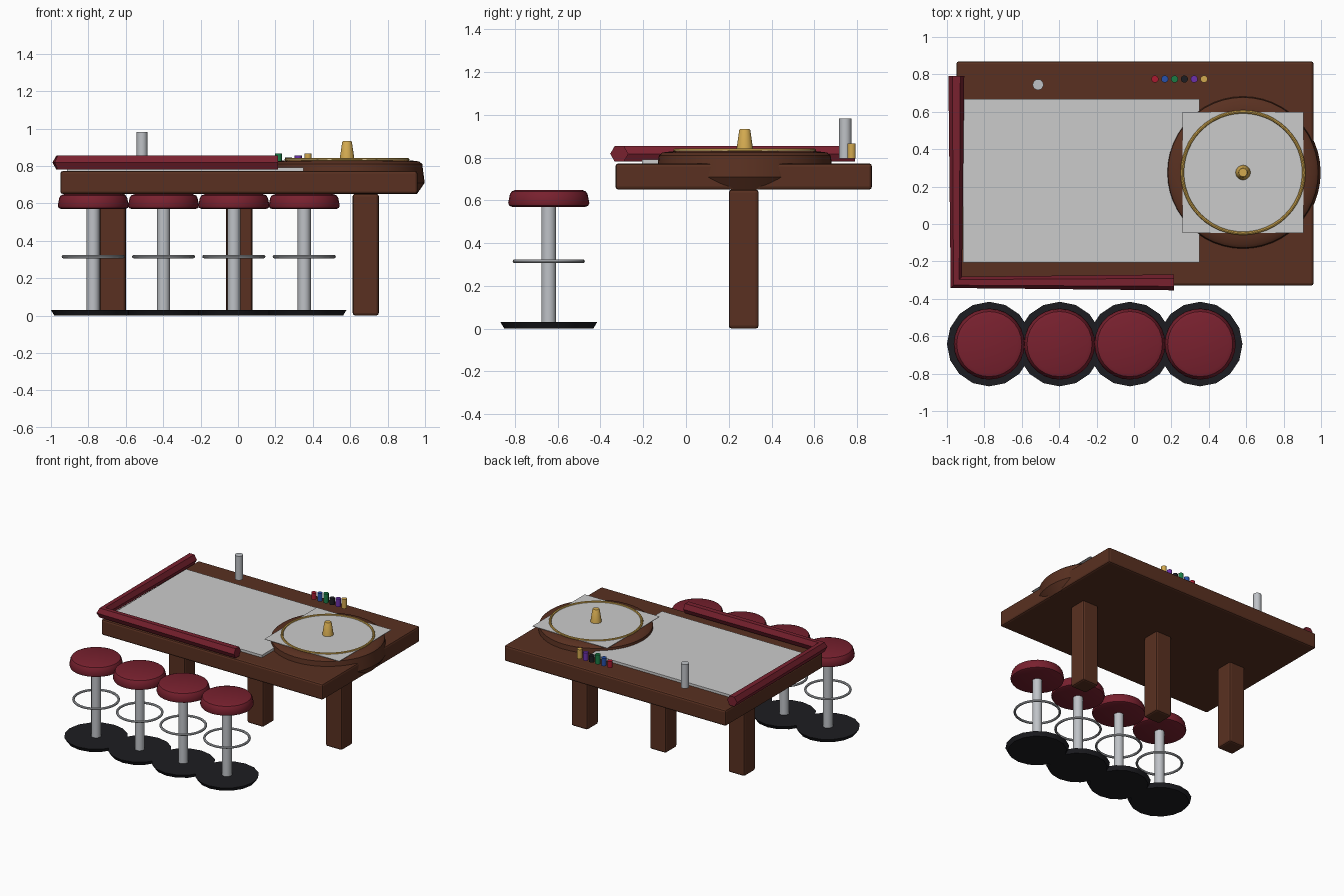
import bpy, bmesh
from math import cos, sin, pi, sqrt

if "Cube" in bpy.data.objects:
    bpy.data.objects.remove(bpy.data.objects["Cube"])


def material(name, rgb):
    m = bpy.data.materials.new(name)
    m.diffuse_color = (*rgb, 1)
    m.use_nodes = True
    m.node_tree.nodes["Principled BSDF"].inputs["Base Color"].default_value = m.diffuse_color
    return m


WOOD = material("wood", (0.10, 0.03, 0.015))
LEATHER = material("leather", (0.19, 0.015, 0.028))
GOLD = material("gold", (0.65, 0.40, 0.08))
METAL = material("metal", (0.52, 0.54, 0.57))
BLACK = material("black", (0.012, 0.012, 0.015))


def finish(name, bm, mat=None, smooth=True):
    bmesh.ops.recalc_face_normals(bm, faces=bm.faces[:])
    me = bpy.data.meshes.new(name)
    bm.to_mesh(me)
    bm.free()
    ob = bpy.data.objects.new(name, me)
    bpy.context.collection.objects.link(ob)
    if mat:
        me.materials.append(mat)
    if smooth:
        bpy.ops.object.select_all(action='DESELECT')
        ob.select_set(True)
        bpy.context.view_layer.objects.active = ob
        bpy.ops.object.shade_smooth_by_angle(angle=0.6)
    return ob


def box(name, lo, hi, mat=None, bevel=0):
    bm = bmesh.new()
    bmesh.ops.create_cube(bm, size=1)
    for v in bm.verts:
        v.co = [(a + b) / 2 + c * (b - a) for a, b, c in zip(lo, hi, v.co)]
    if bevel:
        bmesh.ops.bevel(bm, geom=bm.edges[:], offset=bevel, segments=2,
                        profile=0.5, affect='EDGES')
    return finish(name, bm, mat, smooth=False)


def skin(bm, rings, closed=False):
    """Join consecutive vertex rings with quads; cap the ends unless closed."""
    n = len(rings[0])
    pairs = list(zip(rings, rings[1:]))
    if closed:
        pairs.append((rings[-1], rings[0]))
    for a, b in pairs:
        for i in range(n):
            j = (i + 1) % n
            bm.faces.new((a[i], a[j], b[j], b[i]))
    if not closed:
        bm.faces.new(rings[0])
        bm.faces.new(rings[-1])


def lathe(name, x, y, profile, sides, mat, closed=False):
    bm = bmesh.new()
    rings = [[bm.verts.new((x + r * cos(2 * pi * i / sides),
                            y + r * sin(2 * pi * i / sides), z))
              for i in range(sides)] for r, z in profile]
    skin(bm, rings, closed)
    return finish(name, bm, mat)


def torus(name, x, y, z, big, small, mat, sides=40):
    prof = [(big + small * cos(k * pi / 4), z + small * sin(k * pi / 4)) for k in range(8)]
    return lathe(name, x, y, prof, sides, mat, closed=True)


# Table top, legs and layout panel
box("table_top", (-0.95, -0.33, 0.65), (0.96, 0.87, 0.773), WOOD, 0.014)
for i, x in enumerate((-0.67, 0.007, 0.683)):
    box(f"table_leg_{i + 1}", (x - 0.07, 0.20, 0), (x + 0.07, 0.34, 0.651), WOOD, 0.014)
box("betting_layout", (-0.915, -0.205, 0.77), (0.35, 0.668, 0.792))

# Padded rail: hexagonal tube with a mitred corner, narrower at the bend
bm = bmesh.new()
s, R = sqrt(0.5), 0.0425
path = [((-0.95, 0.79), (-1, 0)), ((-0.95, -0.312), (-s, -s)), ((0.213, -0.312), (0, -1))]
rings = [[bm.verts.new((px + dx * R * cos(k * pi / 3), py + dy * R * cos(k * pi / 3),
                        0.818 + R * sin(k * pi / 3))) for k in range(6)]
         for (px, py), (dx, dy) in path]
skin(bm, rings)
finish("padded_rail", bm, LEATHER, smooth=False)

# Wheel bowl with its face panel, rim and spindle
WX, WY = 0.583, 0.275
lathe("wheel_bowl", WX, WY, [(0.375, 0.651), (0.415, 0.71), (0.402, 0.81),
                             (0.385, 0.824), (0.335, 0.83)], 48, WOOD)
box("wheel_face", (WX - 0.323, WY - 0.323, 0.831), (WX + 0.323, WY + 0.323, 0.834))
torus("wheel_rim", WX, WY, 0.834, 0.325, 0.009, GOLD, 48)
lathe("wheel_spindle", WX, WY, [(0.04, 0.832), (0.026, 0.928), (0.022, 0.933)], 20, GOLD)

# Marker post and chip stacks along the back edge
lathe("marker_post", -0.513, 0.745, [(0.029, 0.795), (0.029, 0.982)], 16, METAL)
chips = [("red", (0.4, 0.01, 0.03)), ("blue", (0.02, 0.08, 0.4)), ("green", (0.01, 0.2, 0.06)),
         ("black", (0.012, 0.012, 0.015)), ("purple", (0.15, 0.03, 0.4)), ("yellow", None)]
for i, (label, rgb) in enumerate(chips):
    mat = material("chip_" + label, rgb) if rgb else GOLD
    lathe(f"chip_stack_{label}", 0.112 + 0.0525 * i, 0.775,
          [(0.019, 0.795), (0.019, 0.845 + 0.011 * (i % 3))], 16, mat)

# Row of four stools
for i in range(4):
    x, y = -0.774 + 0.376 * i, -0.642
    n = i + 1
    lathe(f"stool_base_{n}", x, y, [(0.208, 0.0), (0.226, 0.03)], 16, BLACK)
    lathe(f"stool_post_{n}", x, y, [(0.035, 0.028), (0.035, 0.58)], 12, METAL)
    torus(f"stool_footrest_{n}", x, y, 0.315, 0.16, 0.009, METAL, 32)
    lathe(f"stool_seat_{n}", x, y, [(0.172, 0.57), (0.185, 0.575), (0.19, 0.588), (0.182, 0.628),
                                    (0.174, 0.642), (0.155, 0.649)], 28, LEATHER)
